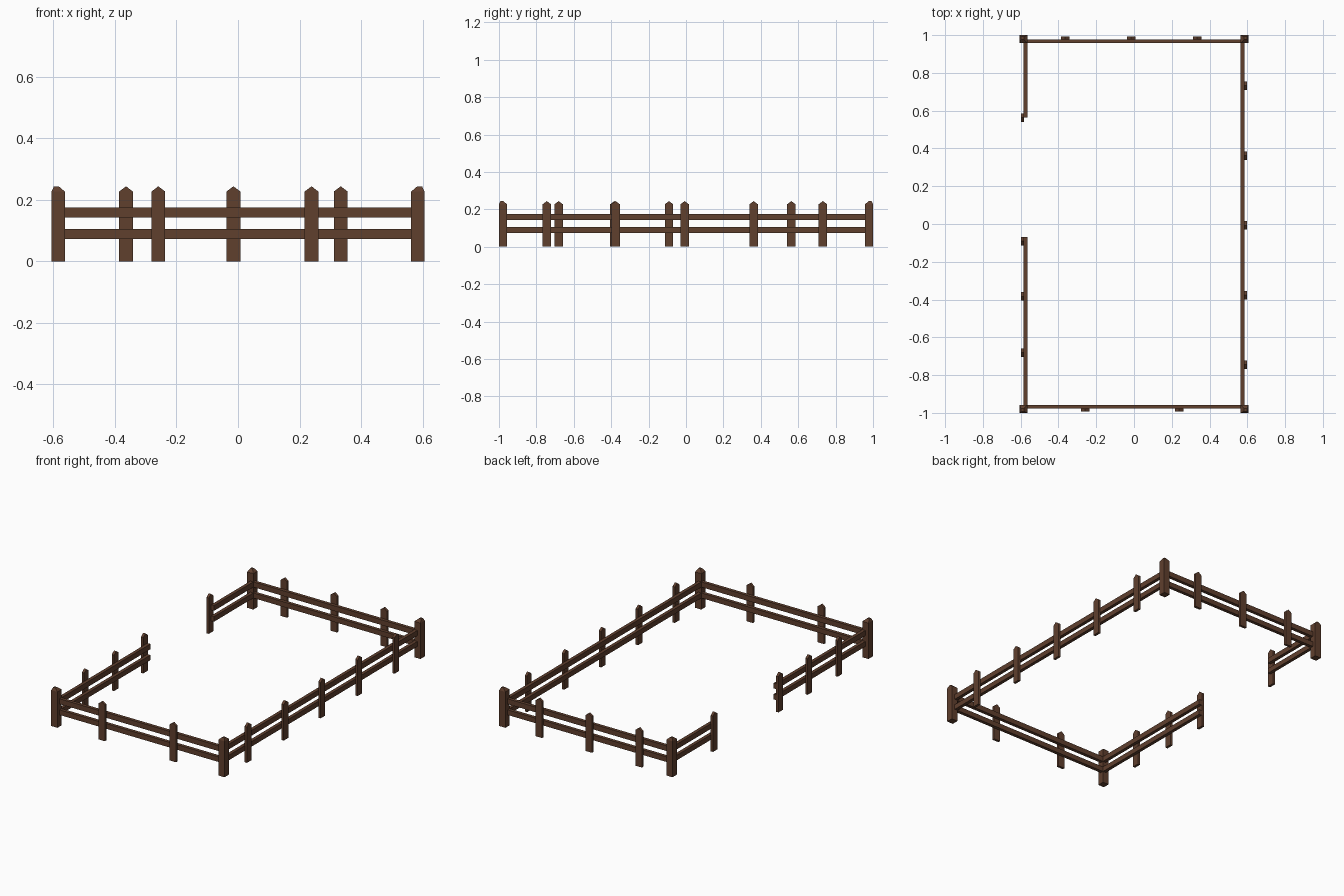
import bpy
from mathutils import Matrix
from math import pi

if "Cube" in bpy.data.objects:
    bpy.data.objects.remove(bpy.data.objects["Cube"])

HX, HY = 0.606, 1.0          # outer half sizes of the enclosure
TOP, SHOULDER = 0.244, 0.227
RAIL_Z = ((0.073, 0.105), (0.142, 0.175))

wood = bpy.data.materials.new("dark_wood")
wood.diffuse_color = (0.115, 0.05, 0.027, 1)
wood.use_nodes = True
wood.node_tree.nodes["Principled BSDF"].inputs["Base Color"].default_value = wood.diffuse_color


def add_mesh(name, verts, faces, matrix=None):
    me = bpy.data.meshes.new(name)
    me.from_pydata(verts, [], faces)
    if matrix:
        me.transform(matrix)
    me.materials.append(wood)
    ob = bpy.data.objects.new(name, me)
    bpy.context.collection.objects.link(ob)


def prism(name, profile, d0, d1, matrix):
    """Extrude an x-z profile (counter-clockwise from the front) from y=d0 to y=d1."""
    n = len(profile)
    verts = [(x, d, z) for d in (d0, d1) for x, z in profile]
    faces = [list(range(n)), list(range(2 * n - 1, n - 1, -1))]
    faces += [(i, i + n, (i + 1) % n + n, (i + 1) % n) for i in range(n)]
    add_mesh(name, verts, faces, matrix)


def side(name, angle, half, pickets, runs):
    """One fence side, drawn as a front side and turned into place."""
    turn = Matrix.Rotation(angle, 4, 'Z')
    w = 0.0225
    for u in pickets:
        gable = [(u - w, 0), (u + w, 0), (u + w, SHOULDER), (u, TOP), (u - w, SHOULDER)]
        prism(name + "_picket", gable, -half + 0.007, -half + 0.023, turn)
    for a, b in runs:
        for z0, z1 in RAIL_Z:
            prism(name + "_rail", [(a, z0), (b, z0), (b, z1), (a, z1)],
                  -half + 0.022, -half + 0.043, turn)


# Four sides; the left one has the gateway opening
ex, ey = HX - 0.025, HY - 0.025
side("front", 0, HY, (-0.259, 0.239), [(-ex, ex)])
side("back", pi, HY, (0.364, 0.015, -0.334), [(-ex, ex)])
side("right", pi / 2, HX, (-0.744, -0.376, -0.007, 0.362, 0.732), [(-ey, ey)])
side("left", -pi / 2, HX, (0.681, 0.383, 0.091, -0.563),
     [(-ey, -0.565), (0.07, ey)])

# Corner posts with a small cap leaning to the outer corner
S, A, B = 0.043, 0.008, 0.023
for sx in (-1, 1):
    for sy in (-1, 1):
        rings = [(0, S, 0), (0, S, SHOULDER), (A, B, TOP)]
        verts = [(sx * (HX - p), sy * (HY - q), z) for a, b, z in rings
                 for p, q in ((a, a), (b, a), (b, b), (a, b))]
        faces = [(3, 2, 1, 0), (8, 9, 10, 11)]
        faces += [(k + i, k + (i + 1) % 4, k + 4 + (i + 1) % 4, k + 4 + i)
                  for k in (0, 4) for i in range(4)]
        if sx * sy < 0:
            faces = [f[::-1] for f in faces]
        add_mesh("corner_post", verts, faces)
